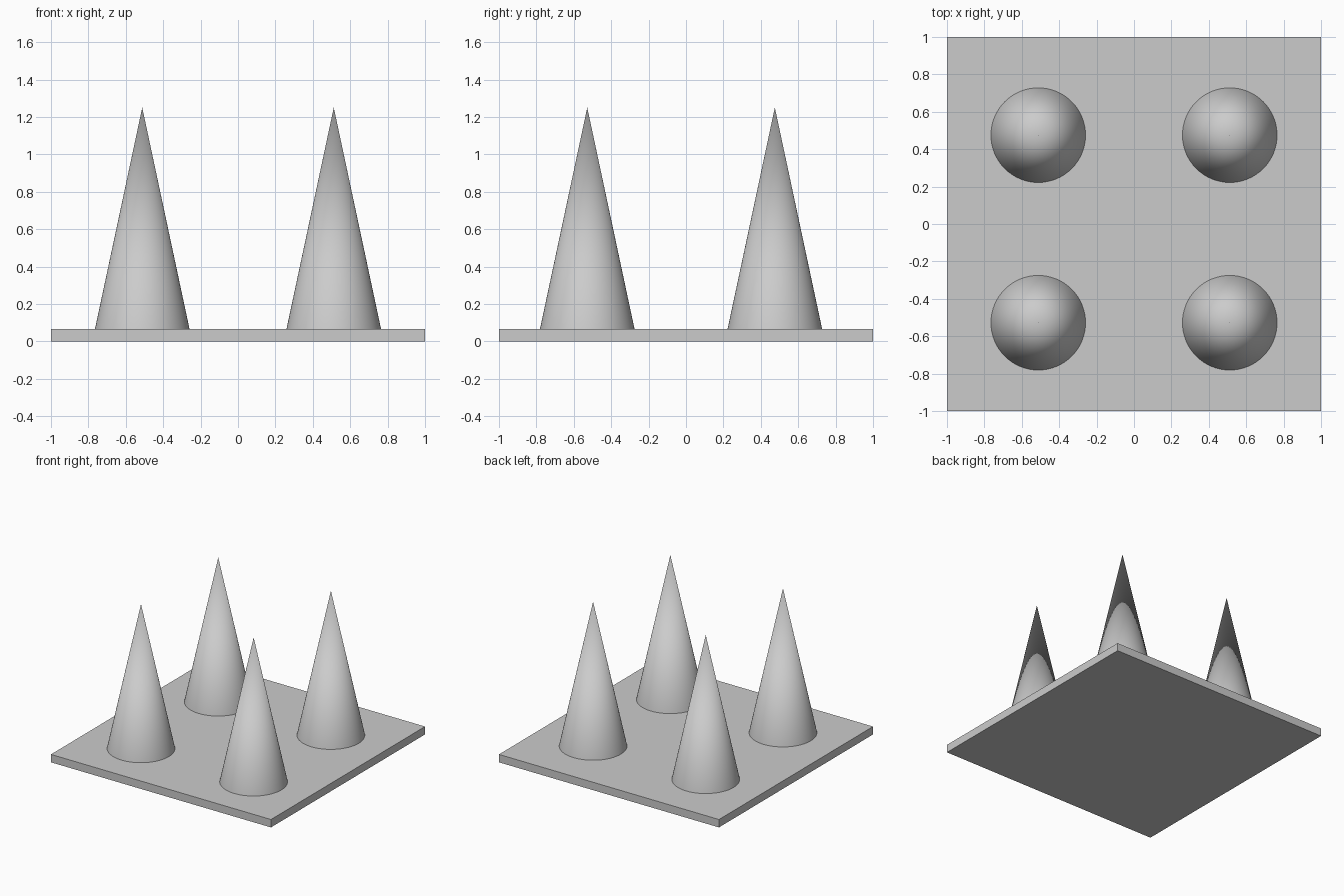
import bpy
import math

cube = bpy.data.objects.get("Cube")
if cube:
    bpy.data.objects.remove(cube, do_unlink=True)

# One plain grey for everything
grey = bpy.data.materials.new("plain_grey")
grey.use_nodes = True
colour = (0.6, 0.6, 0.6, 1)
grey.diffuse_color = colour
grey.node_tree.nodes["Principled BSDF"].inputs["Base Color"].default_value = colour

PLATE_TOP = 0.065
TIP = 1.25
RADIUS = 0.253


def finish(name):
    obj = bpy.context.object
    obj.name = name
    obj.data.materials.append(grey)
    return obj


# Square base plate
bpy.ops.mesh.primitive_cube_add(size=1, location=(0, 0, PLATE_TOP / 2))
plate = finish("base_plate")
plate.scale = (2, 2, PLATE_TOP)
bpy.ops.object.transform_apply(location=False, rotation=False, scale=True)

# Four tall cones standing on the plate
for side, x in (("right", -0.512), ("left", 0.512)):
    for end, y in (("front", -0.528), ("back", 0.475)):
        bpy.ops.mesh.primitive_cone_add(
            vertices=64, radius1=RADIUS, radius2=0, depth=TIP - PLATE_TOP,
            location=(x, y, (TIP + PLATE_TOP) / 2))
        finish(f"{end}_{side}_cone")
        bpy.ops.object.shade_smooth_by_angle(angle=math.radians(30))
